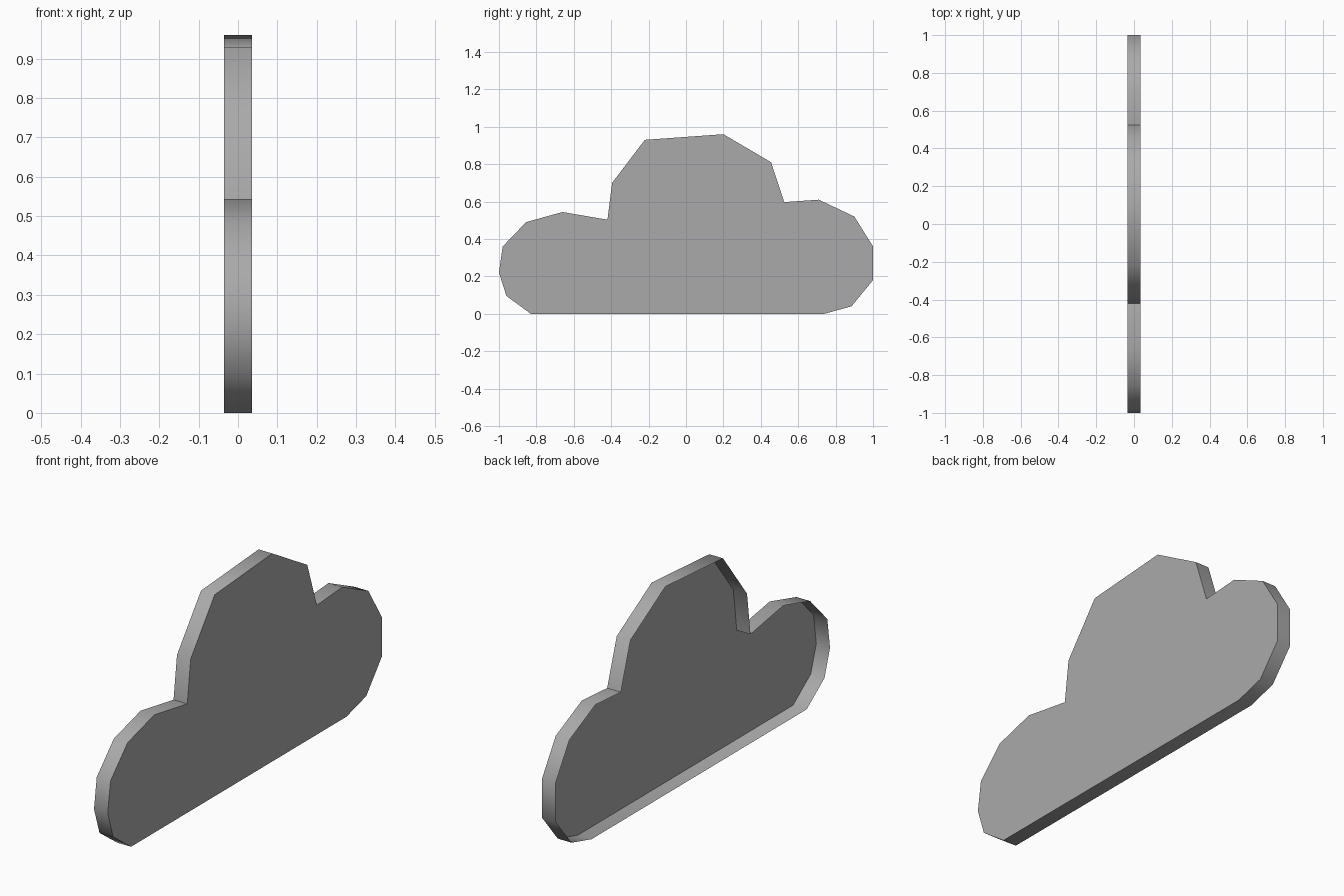
import bpy
import bmesh
import math

cube = bpy.data.objects.get("Cube")
if cube:
    bpy.data.objects.remove(cube, do_unlink=True)

HALF_DEPTH = 0.035

# Cloud silhouette as (y, z), counter-clockwise from the lower front corner
OUTLINE = [
    (-0.83, 0.0), (0.74, 0.0), (0.885, 0.04), (1.0, 0.18), (1.0, 0.36),
    (0.9, 0.52), (0.71, 0.61), (0.525, 0.597), (0.455, 0.81), (0.2, 0.96),
    (-0.22, 0.93), (-0.395, 0.7), (-0.42, 0.503), (-0.66, 0.544),
    (-0.855, 0.49), (-0.98, 0.36), (-1.0, 0.22), (-0.96, 0.095),
]

grey = bpy.data.materials.new("cloud grey")
grey.use_nodes = True
colour = (0.4, 0.4, 0.4, 1.0)
grey.diffuse_color = colour
grey.node_tree.nodes["Principled BSDF"].inputs["Base Color"].default_value = colour

# Flat face on the +x side, with side walls running back to an open rim
bm = bmesh.new()
face_loop = [bm.verts.new((HALF_DEPTH, y, z)) for y, z in OUTLINE]
rim_loop = [bm.verts.new((-HALF_DEPTH, y, z)) for y, z in OUTLINE]
bm.faces.new(face_loop)
count = len(OUTLINE)
for i in range(count):
    j = (i + 1) % count
    bm.faces.new((face_loop[j], face_loop[i], rim_loop[i], rim_loop[j]))

mesh = bpy.data.meshes.new("cloud_panel")
bm.to_mesh(mesh)
bm.free()
mesh.materials.append(grey)

cloud = bpy.data.objects.new("cloud_panel", mesh)
bpy.context.collection.objects.link(cloud)

# Rounded walls, crisp face border and notches
bpy.ops.object.select_all(action="DESELECT")
cloud.select_set(True)
bpy.context.view_layer.objects.active = cloud
bpy.ops.object.shade_smooth_by_angle(angle=math.radians(60))
